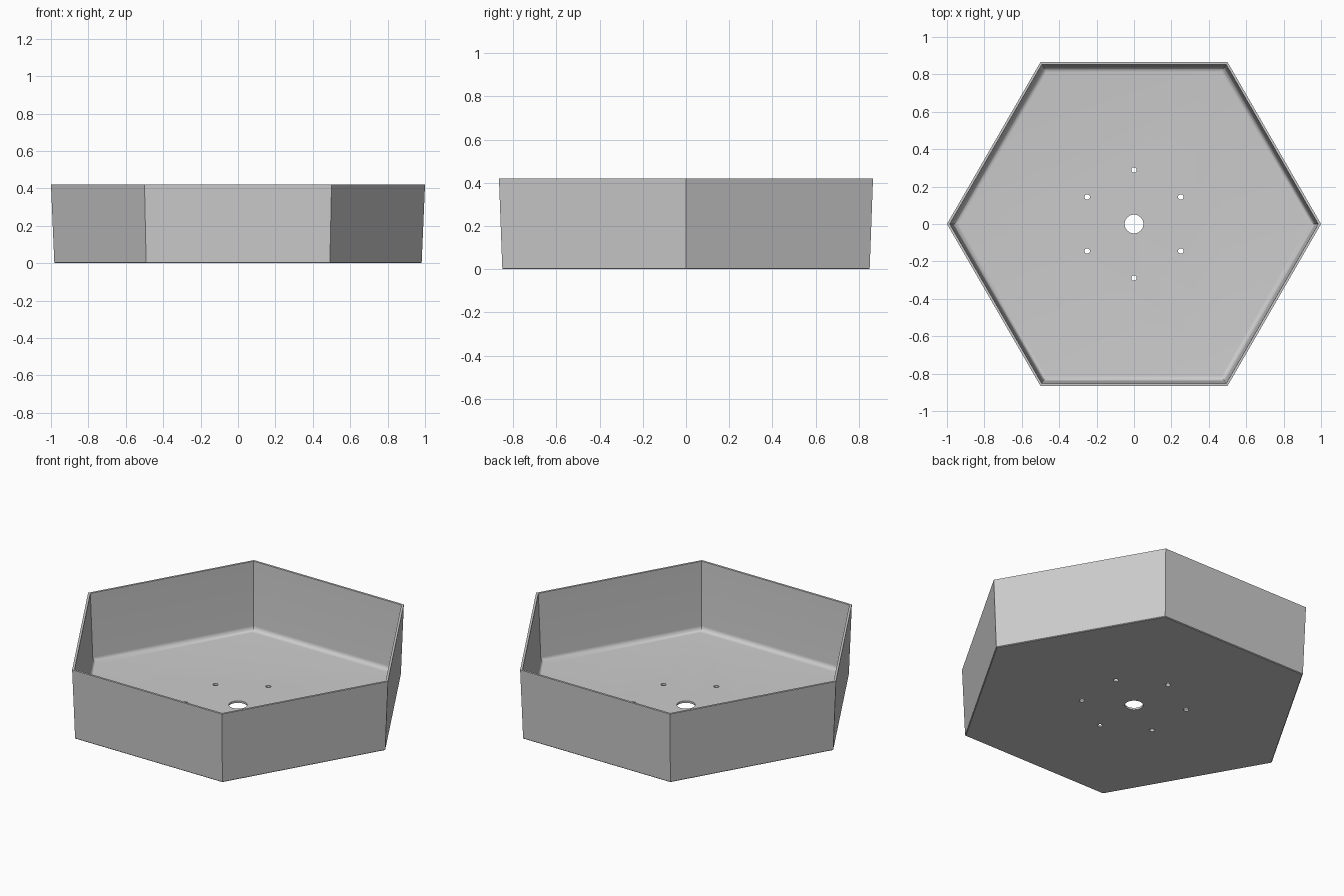
import bpy, bmesh
from math import sin, cos, pi, radians
from mathutils import Matrix

if "Cube" in bpy.data.objects:
    bpy.data.objects.remove(bpy.data.objects["Cube"])

HEIGHT, FLOOR, WALL, FILLET = 0.42, 0.012, 0.013, 0.028
K = cos(pi / 6)                      # hexagon apothem / corner radius
TOP, BASE = 1.0 * K, 0.982 * K       # outer wall distances from the centre


def outer(z):
    return BASE + (TOP - BASE) * z / HEIGHT


# Wall section as (distance to side, height): outside up, over the rim, inside down
profile = [(outer(0) - 0.004, 0), (outer(0.004), 0.004), (TOP, HEIGHT), (TOP - WALL, HEIGHT)]
corner = outer(FLOOR + FILLET) - WALL - FILLET
for i in range(9):
    a = i / 8 * pi / 2
    profile.append((corner + FILLET * cos(a), FLOOR + FILLET - FILLET * sin(a)))

# Hexagonal tray shell
bm = bmesh.new()
rings = [[bm.verts.new((d / K * cos(k * pi / 3), d / K * sin(k * pi / 3), z)) for k in range(6)]
         for d, z in profile]
for lower, upper in zip(rings, rings[1:]):
    for k in range(6):
        n = (k + 1) % 6
        bm.faces.new((lower[k], lower[n], upper[n], upper[k]))
bm.faces.new(rings[0][::-1])
bm.faces.new(rings[-1])
bmesh.ops.recalc_face_normals(bm, faces=bm.faces)
mesh = bpy.data.meshes.new("hex_tray")
bm.to_mesh(mesh)
bm.free()
tray = bpy.data.objects.new("hex_tray", mesh)
bpy.context.collection.objects.link(tray)

# Cutters: one centre hole and a ring of six small holes
holes = [(0, 0, 0.05, 48)]
for k in range(6):
    a = radians(30 + 60 * k)
    holes.append((0.289 * cos(a), 0.289 * sin(a), 0.0145, 24))
bm = bmesh.new()
for x, y, r, n in holes:
    bmesh.ops.create_cone(bm, cap_ends=True, segments=n, radius1=r, radius2=r,
                          depth=0.2, matrix=Matrix.Translation((x, y, 0)))
cut_mesh = bpy.data.meshes.new("hole_cutter")
bm.to_mesh(cut_mesh)
bm.free()
cutter = bpy.data.objects.new("hole_cutter", cut_mesh)
bpy.context.collection.objects.link(cutter)
cutter.hide_render = True

# Drill the floor, then smooth the inner fillet and hole walls
mod = tray.modifiers.new("holes", 'BOOLEAN')
mod.operation, mod.solver, mod.object = 'DIFFERENCE', 'EXACT', cutter
bpy.context.view_layer.objects.active = tray
tray.select_set(True)
bpy.ops.object.modifier_apply(modifier=mod.name)
bpy.data.objects.remove(cutter)
bpy.ops.object.shade_smooth_by_angle(angle=radians(30))
